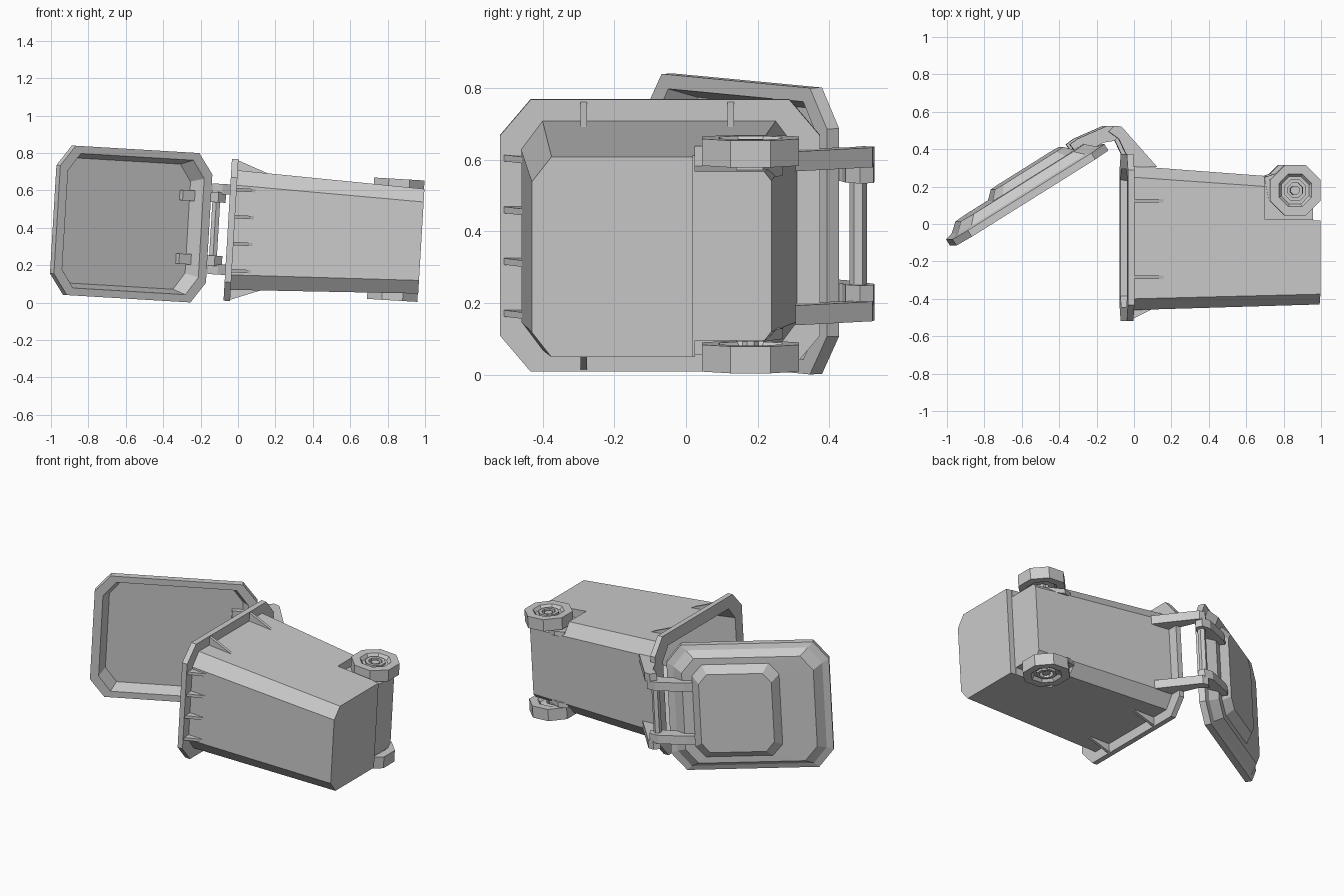
import bpy, bmesh, math
from mathutils import Matrix, Vector

if "Cube" in bpy.data.objects:
    bpy.data.objects.remove(bpy.data.objects["Cube"])

# Bin frame: u runs from the mouth to the base, y is world y, w is across
TILT = math.radians(3.4)
FRAME = Matrix.Translation((-0.055, 0, 0.39)) @ Matrix.Rotation(TILT, 4, 'Y')
LID = math.radians(32)
LC, LS = math.cos(LID), math.sin(LID)


def lid_pt(s, n, w):
    """Lid coordinates (along, outward, across) to bin frame."""
    return (-0.11 - LC * s - LS * n, 0.41 - LS * s + LC * n, w)


def make(name, bm):
    bmesh.ops.recalc_face_normals(bm, faces=bm.faces)
    me = bpy.data.meshes.new(name)
    bm.to_mesh(me)
    bm.free()
    ob = bpy.data.objects.new(name, me)
    bpy.context.collection.objects.link(ob)
    ob.matrix_world = FRAME
    return ob


def loft(name, rings, loop=False):
    bm = bmesh.new()
    vs = [[bm.verts.new(p) for p in r] for r in rings]
    n = len(rings[0])
    pairs = list(zip(vs, vs[1:])) + ([(vs[-1], vs[0])] if loop else [])
    for a, b in pairs:
        for i in range(n):
            j = (i + 1) % n
            bm.faces.new((a[i], a[j], b[j], b[i]))
    if not loop:
        bm.faces.new(vs[0])
        bm.faces.new(vs[-1])
    return make(name, bm)


def octagon(a0, a1, h, ca, cw):
    return [(a0 + ca, h), (a1 - ca, h), (a1, h - cw), (a1, cw - h),
            (a1 - ca, -h), (a0 + ca, -h), (a0, cw - h), (a0, h - cw)]


def plate(name, prof, w, t):
    """Extrude a (u, y) profile across w."""
    return loft(name, [[(u, y, w + k * t / 2) for u, y in prof] for k in (-1, 1)])


def box(name, lo, hi):
    return plate(name, [(lo[0], lo[1]), (hi[0], lo[1]), (hi[0], hi[1]), (lo[0], hi[1])],
                 (lo[2] + hi[2]) / 2, hi[2] - lo[2])


def turned(name, c, prof, sides, loop=False):
    """Rings of (radius, w) around an axis parallel to w."""
    return loft(name, [[(c[0] + r * math.cos((i + .5) * math.tau / sides),
                         c[1] + r * math.sin((i + .5) * math.tau / sides), w)
                        for i in range(sides)] for r, w in prof], loop)


# Hollow bin body with its rim in one skin: u, y range, half width, chamfers
body_rings = [
    (1.037, -.43, .235, .28, .055, .07),
    (.035, -.46, .31, .32, .06, .08),
    (.035, -.518, .373, .38, .085, .10),
    (0, -.518, .373, .38, .085, .10),
    (0, -.445, .295, .305, .06, .08),
    (.72, -.425, .24, .236, .055, .07),
    (.975, -.415, .215, .228, .055, .07)]
body = loft("bin_body", [[(u, y, w) for y, w in octagon(*r)] for u, *r in body_rings])

# Wheel arches and shallow step at the rear of the base
cutters = [box("base_step_cutter", (1.0, .02, -.5), (1.2, .5, .5)),
           box("upper_arch_cutter", (.74, .025, .236), (1.2, .5, .5)),
           box("lower_arch_cutter", (.74, .025, -.5), (1.2, .5, -.236))]
for c in cutters:
    c.hide_render = True
    c.hide_viewport = True
    m = body.modifiers.new("cut", 'BOOLEAN')
    m.operation = 'DIFFERENCE'
    m.solver = 'EXACT'
    m.object = c

# Ribs under the rim: four on the front, two on each side
for i, w in enumerate((-.217, -.072, .072, .217)):
    plate(f"front_rib_{i}", [(.03, -.51), (.15, -.45), (.03, -.45)], w, .018)
for side in (-1, 1):
    for y in (-.285, .125):
        tri = [(.03, .375), (.21, .308), (.03, .308)]
        loft("side_rib", [[(u, y + k * .009, side * w) for u, w in tri] for k in (-1, 1)])

# Lid: inner floor, lip, flange, dome and raised panel
lid_rings = [
    (.060, .085, .875, .335, .07, .09),
    (-.02, .05, .91, .36, .075, .095),
    (-.02, 0, .96, .40, .09, .11),
    (.02, 0, .96, .40, .09, .11),
    (.03, .04, .92, .37, .08, .10),
    (.076, .09, .868, .335, .075, .09),
    (.077, .15, .665, .295, .06, .07),
    (.122, .19, .62, .25, .05, .06)]
loft("lid", [[lid_pt(s, n, w) for s, w in octagon(*r)] for n, *r in lid_rings])

# Hinge: body arms, lid arms and the handle bar
for side in (-1, 1):
    plate("body_hinge_arm",
          [(-.095, .495), (-.065, .525), (-.025, .52), (.165, .305), (.035, .305),
           (.0, .37), (-.04, .455)], side * .215, .055)
    plate("lid_hinge_arm",
          [(-.30, .425), (-.26, .455), (-.10, .525), (-.04, .523), (-.02, .485),
           (-.06, .445), (-.12, .435), (-.25, .36)], side * .17, .055)
turned("handle_bar", (-.07, .48), [(.024, -.17), (.024, .17)], 6)

# Wheels with recessed hubs on a common axle
WC = (.90, .18)
for side in (-1, 1):
    prof = [(.146, .25), (.146, .325), (.095, .325), (.08, .305), (.062, .305),
            (.062, .318), (.042, .318), (.042, .262), (.08, .268), (.095, .25)]
    turned("wheel", WC, [(r, side * w) for r, w in prof], 8, True)
turned("axle", WC, [(.026, -.312), (.026, .312)], 8)
for side in (-1, 1):
    plate("axle_bracket", [(.74, .25), (.80, .27), (.93, .215), (.93, .14), (.76, .14)],
          side * .228, .03)
